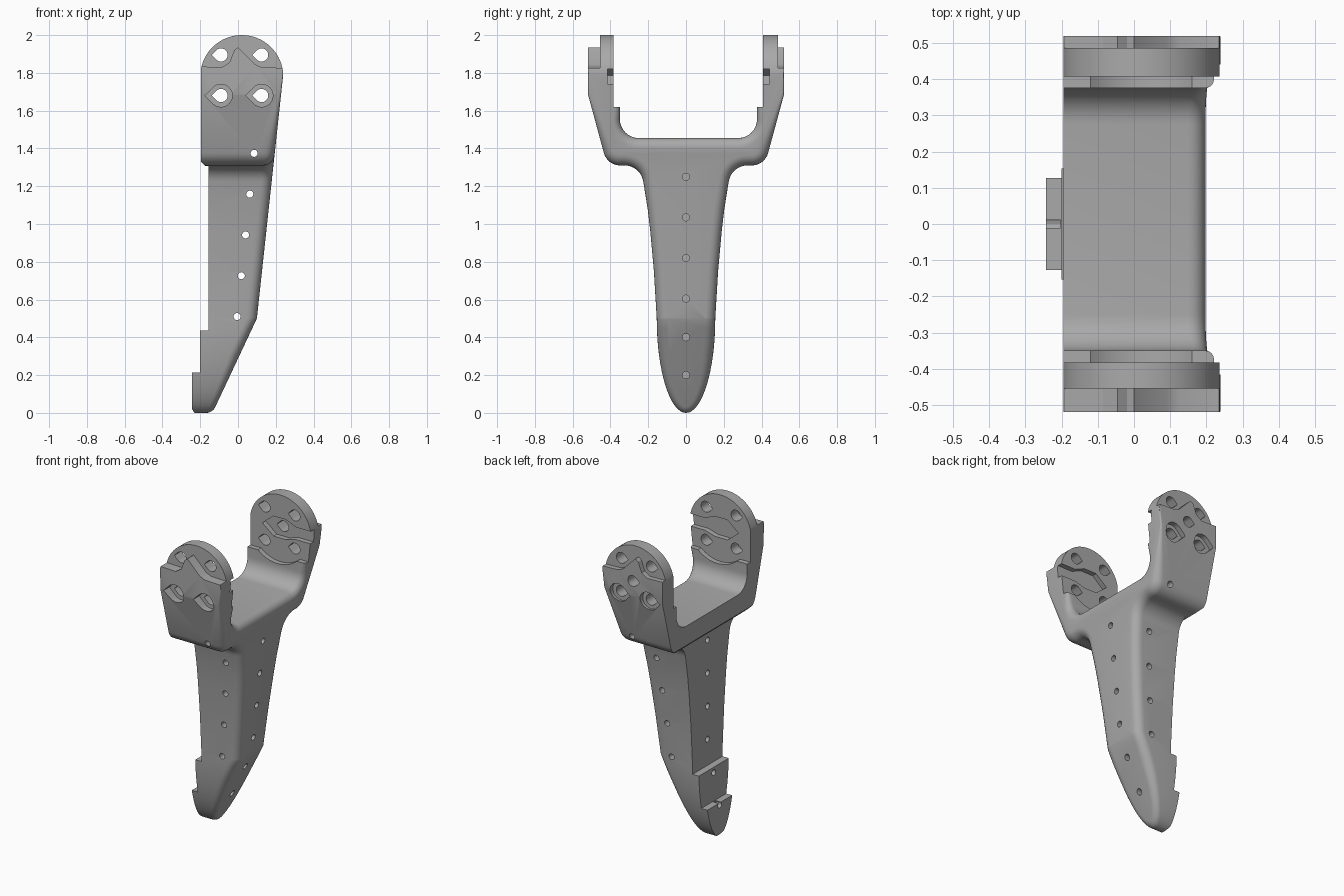
import bpy, bmesh, math
from mathutils import Vector

cube = bpy.data.objects.get("Cube")
if cube:
    bpy.data.objects.remove(cube, do_unlink=True)

grey = bpy.data.materials.new("plain_grey")
grey.use_nodes = True
GREY = (0.4, 0.4, 0.4, 1)
grey.diffuse_color = GREY
grey.node_tree.nodes["Principled BSDF"].inputs["Base Color"].default_value = GREY


def make_object(name, bm):
    bmesh.ops.recalc_face_normals(bm, faces=bm.faces)
    mesh = bpy.data.meshes.new(name)
    bm.to_mesh(mesh)
    bm.free()
    mesh.materials.append(grey)
    obj = bpy.data.objects.new(name, mesh)
    bpy.context.collection.objects.link(obj)
    return obj


def prism(points, lo, hi, axis="Y"):
    """Extrude a 2D (horizontal, z) outline along an axis."""
    bm = bmesh.new()
    place = (lambda a, z, t: (a, t, z)) if axis == "Y" else (lambda a, z, t: (t, a, z))
    rings = [[bm.verts.new(place(a, z, t)) for a, z in points] for t in (lo, hi)]
    for ring in rings:
        bm.faces.new(ring)
    for i in range(len(points)):
        j = i - 1
        bm.faces.new((rings[0][j], rings[0][i], rings[1][i], rings[1][j]))
    return make_object("cutter", bm)


def combine(body, tool, operation="DIFFERENCE"):
    mod = body.modifiers.new("cut", "BOOLEAN")
    mod.operation, mod.solver, mod.object = operation, "EXACT", tool
    bpy.context.view_layer.objects.active = body
    bpy.ops.object.modifier_apply(modifier=mod.name)
    bpy.data.objects.remove(tool, do_unlink=True)


def circle(cx, cz, r, n=24):
    return [(cx + r * math.cos(2 * math.pi * i / n), cz + r * math.sin(2 * math.pi * i / n))
            for i in range(n)]


def teardrop(cx, cz, r):
    """Round hole with a point towards -x."""
    arc = [math.radians(-135 + 270 * i / 20) for i in range(21)]
    return [(cx + r * math.cos(a), cz + r * math.sin(a)) for a in arc] + [(cx - 1.41 * r, cz)]


def fillet(points, n=8):
    """Round each (a, z, radius) corner of an open path."""
    out = []
    for i, (a, z, r) in enumerate(points):
        p = Vector((a, z))
        if not r:
            out.append(p)
            continue
        d0 = (Vector(points[i - 1][:2]) - p).normalized()
        d1 = (Vector(points[i + 1][:2]) - p).normalized()
        half = d0.angle(d1) / 2
        centre = p + (d0 + d1).normalized() * r / math.sin(half)
        start = p + d0 * r / math.tan(half) - centre
        end = p + d1 * r / math.tan(half) - centre
        for k in range(n + 1):
            t, w = k / n, start.angle(end)
            out.append(centre + (start * math.sin((1 - t) * w) + end * math.sin(t * w)) / math.sin(w))
    return out


def half_outline(inner):
    """Side outline from the tip, up the leg and arm, down to the yoke floor."""
    tip = [Vector((0.155 * math.sin(a), 0.5 - 0.5 * math.cos(a)))
           for a in [math.pi / 2 * i / 16 for i in range(16)]]
    rest = [(0.155, 0.5, 0), (0.17, 0.75, 0), (0.19, 0.97, 0), (0.203, 1.08, 0),
            (0.24, 1.31, 0.1), (0.417, 1.31, 0.09), (0.52, 1.69, 0), (0.52, 2.05, 0),
            (inner, 2.05, 0), (inner, 1.75, 0), (inner, 1.455, 0.1), (0, 1.455, 0)]
    return tip + fillet(rest)[:-1]


def front_x(z):
    return -0.135 + 0.47 * z if z < 0.5 else 0.1 + 0.108 * (z - 0.5)


def edge_radius(z):
    if z < 0.3:
        return 0.03 + 0.08 * z
    return 0.055 * min(1, max(0, (1.75 - z) / 0.3))


# Fork body: side outline extruded along x with a rounded front rim
outline = half_outline(0.376)
outline += [Vector((-p.x, p.y)) for p in reversed(half_outline(0.35)[1:])]
count = len(outline)
normals = []
for i, p in enumerate(outline):
    t = (p - outline[i - 1]).normalized() + (outline[(i + 1) % count] - p).normalized()
    normals.append(Vector((-t.y, t.x)).normalized())

bm = bmesh.new()
layers = [[bm.verts.new((-0.3, p.x, p.y)) for p in outline]]
STEPS = 6
for s in range(STEPS + 1):
    a = math.pi / 2 * s / STEPS
    ring = []
    for p, nrm in zip(outline, normals):
        r = edge_radius(p.y)
        q = p + nrm * r * (1 - math.cos(a))
        ring.append(bm.verts.new((0.5 - r * (1 - math.sin(a)), q.x, q.y)))
    layers.append(ring)
for lower, upper in zip(layers, layers[1:]):
    for i in range(count):
        bm.faces.new((lower[i - 1], lower[i], upper[i], upper[i - 1]))
bm.faces.new(layers[0])
bm.faces.new(layers[-1])
bmesh.ops.remove_doubles(bm, verts=bm.verts, dist=1e-5)
bmesh.ops.bisect_plane(bm, geom=bm.verts[:] + bm.edges[:] + bm.faces[:],
                       plane_co=(0, 0, 0.5), plane_no=(0, 0, 1))
for v in bm.verts:
    if v.co.x > 0:
        v.co.x += front_x(v.co.z) - 0.5
body = make_object("fork_bracket", bm)

# Stepped back of the leg and round arm tops
CX, CZ = 0.02, 1.78
top = [(CX + 0.22 * math.cos(a), CZ + 0.22 * math.sin(a))
       for a in [math.radians(168 * i / 36) for i in range(37)]]
silhouette = [(-0.225, -0.01), (0.3, -0.01), (0.3, CZ)] + top + [
    (-0.195, 1.33), (-0.175, 1.308), (-0.155, 1.308), (-0.155, 0.435), (-0.2, 0.435),
    (-0.2, 0.215), (-0.243, 0.215), (-0.243, 0.02)]
combine(body, prism(silhouette, -1, 1), "INTERSECT")

# Each arm: side sign, inner face, recessed outer face
peak = [(-0.4, 1.84), (-0.085, 1.83), (-0.045, 1.855), (-0.02, 1.92), (0, 1.935),
        (0.09, 1.845), (0.125, 1.83), (0.4, 1.82), (0.4, 2.2), (-0.4, 2.2)]
slot = [(0.4, 1.82), (0.13, 1.82), (0.06, 1.85), (-0.03, 1.85), (-0.11, 1.785),
        (-0.03, 1.72), (0.06, 1.72), (0.13, 1.74), (0.4, 1.74)]
dip = [(CX + 0.213 * math.cos(a), CZ + 0.213 * math.sin(a))
       for a in [math.radians(-131 + 82 * i / 16) for i in range(17)]]
seat = [(-0.4, 1.62)] + dip + [(0.4, 1.62), (0.4, 2.2), (-0.4, 2.2)]
for side, inner, outer in ((1, 0.408, 0.487), (-1, 0.383, 0.455)):
    combine(body, prism(peak, side * outer, side * 0.7))
    combine(body, prism(seat, side * 0.2, side * inner))
    combine(body, prism(slot, side * 0.2, side * (inner + 0.033)))
    for x in (-0.09, 0.125):
        combine(body, prism(teardrop(x, 1.68, 0.06), side * outer, side * 0.7))
        for z in (1.68, 1.895):
            combine(body, prism(teardrop(x, z, 0.035), side * 0.3, side * 0.8))
combine(body, prism(teardrop(CX, 1.785, 0.035), 0.3, 0.8))

# Small through holes across the leg
for i in range(5):
    combine(body, prism(circle(-0.005 + 0.0225 * i, 0.51 + 0.216 * i, 0.019, 12), -0.8, 0.8))

# Small blind holes along the centre line, front and back
for z in (0.2, 0.4, 0.605, 0.82, 1.035, 1.25):
    back = -0.243 if z < 0.215 else -0.2 if z < 0.435 else -0.155
    depth = 0.04
    combine(body, prism(circle(0, z, 0.019, 12), front_x(z) - depth, 0.5, "X"))
    combine(body, prism(circle(0, z, 0.019, 12), -0.5, back + depth, "X"))

bpy.ops.object.select_all(action="DESELECT")
body.select_set(True)
bpy.context.view_layer.objects.active = body
bpy.ops.object.shade_smooth_by_angle(angle=math.radians(25))
